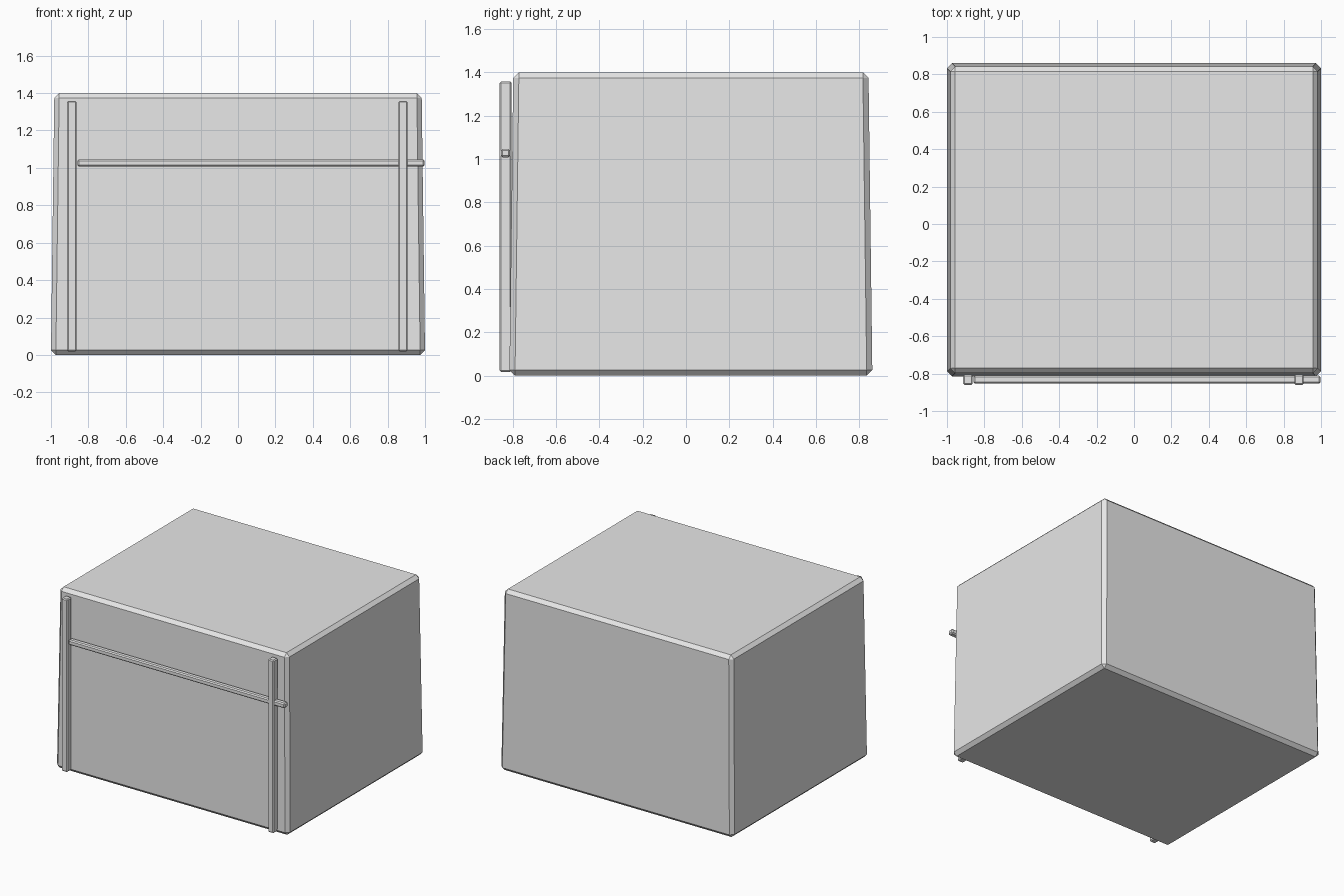
import bpy
import bmesh

cube = bpy.data.objects.get("Cube")
if cube:
    bpy.data.objects.remove(cube, do_unlink=True)

# Single plain grey finish
grey = bpy.data.materials.new("plain_grey")
grey.use_nodes = True
grey.diffuse_color = (0.8, 0.8, 0.8, 1)
bsdf = next(n for n in grey.node_tree.nodes if n.type == "BSDF_PRINCIPLED")
bsdf.inputs["Base Color"].default_value = (0.8, 0.8, 0.8, 1)


def chamfered_box(name, low, high, chamfer, taper=0):
    """Box between two corners, narrowed by taper at the top, with cut edges."""
    bm = bmesh.new()
    bmesh.ops.create_cube(bm, size=1)
    for v in bm.verts:
        at_top = v.co.z > 0
        for i in range(3):
            side = 1 if v.co[i] > 0 else -1
            v.co[i] = high[i] if side > 0 else low[i]
            if i < 2 and at_top:
                v.co[i] -= side * taper
    bmesh.ops.bevel(bm, geom=bm.edges[:], offset=chamfer, segments=1,
                    affect="EDGES", profile=0.5)
    bmesh.ops.recalc_face_normals(bm, faces=bm.faces[:])
    mesh = bpy.data.meshes.new(name)
    bm.to_mesh(mesh)
    bm.free()
    mesh.materials.append(grey)
    obj = bpy.data.objects.new(name, mesh)
    bpy.context.collection.objects.link(obj)
    return obj


# Main block, slightly narrower at the top
chamfered_box("body", (-1, -0.815, 0), (1, 0.86, 1.4), 0.026, taper=0.018)

# Upright strips on the front
for name, x in (("right_post", -0.888), ("left_post", 0.882)):
    chamfered_box(name, (x - 0.025, -0.86, 0.018), (x + 0.025, -0.805, 1.358), 0.007)

# Latch bar running across the front and past the left post
chamfered_box("cross_bar", (-0.858, -0.854, 1.007), (0.997, -0.811, 1.046), 0.008)
